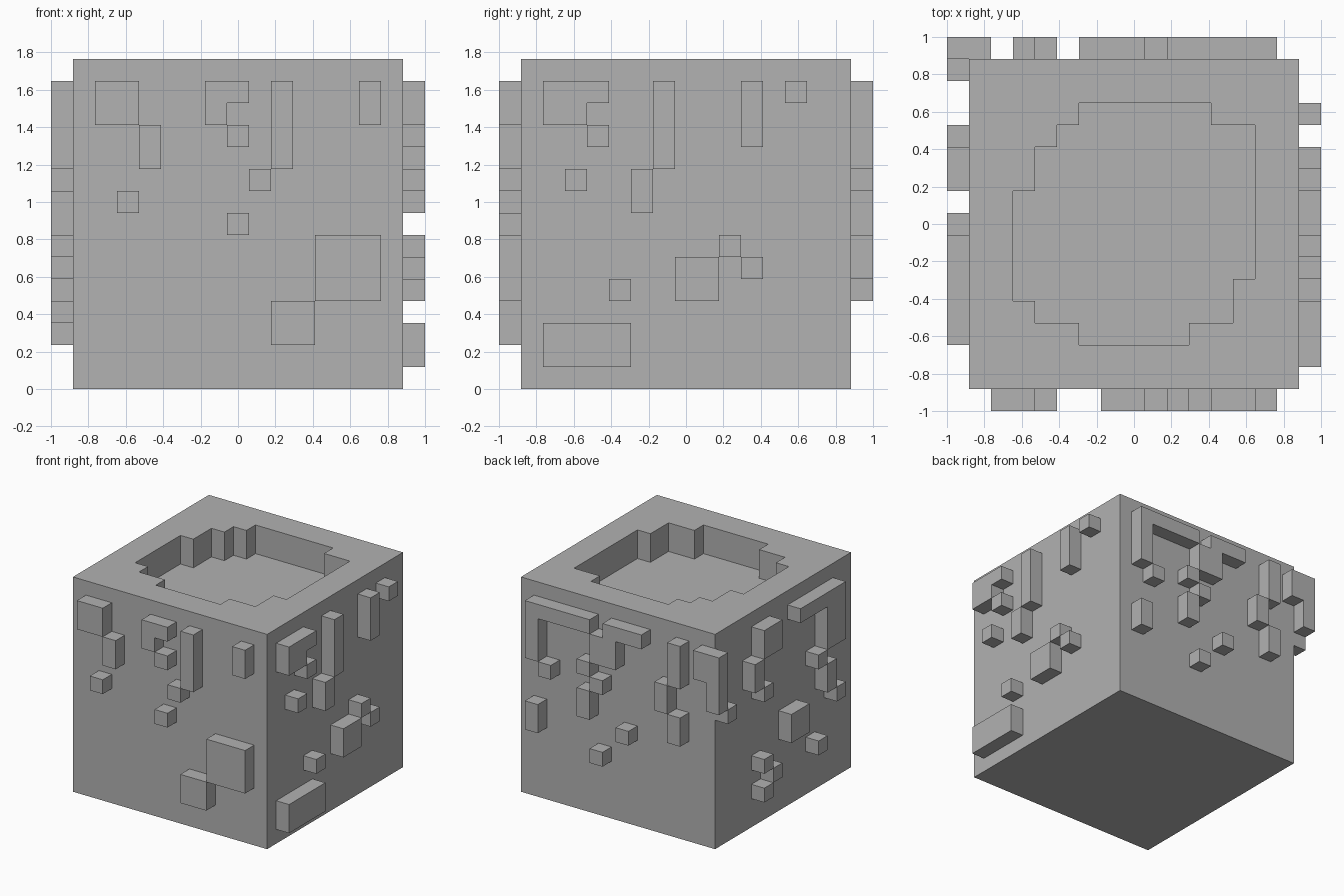
import bpy
import bmesh
from math import pi
from mathutils import Matrix, Vector

UNIT = 2 / 17          # one cell of the block grid
CELLS = 15             # cells along each edge of the body
HALF = CELLS / 2

default = bpy.data.objects.get("Cube")
if default:
    bpy.data.objects.remove(default, do_unlink=True)

# Single flat colour
stone = bpy.data.materials.new("stone_grey")
colour = (0.445, 0.445, 0.445, 1)
stone.use_nodes = True
stone.diffuse_color = colour
stone.node_tree.nodes["Principled BSDF"].inputs["Base Color"].default_value = colour


def make_object(name, bm, turn=0):
    """Turn a cell-sized bmesh into a scaled object, rotated about z."""
    bm.transform(Matrix.Rotation(turn, 4, "Z"))
    bm.transform(Matrix.Scale(UNIT, 4))
    mesh = bpy.data.meshes.new(name)
    bm.to_mesh(mesh)
    bm.free()
    mesh.materials.append(stone)
    obj = bpy.data.objects.new(name, mesh)
    bpy.context.collection.objects.link(obj)
    return obj


def extrude(bm, faces, offset):
    """Extrude faces into closed solids, keeping the base turned outward."""
    base = list(faces)
    out = bmesh.ops.extrude_face_region(bm, geom=base, use_keep_orig=True)
    verts = [g for g in out["geom"] if isinstance(g, bmesh.types.BMVert)]
    bmesh.ops.translate(bm, verts=verts, vec=offset)
    bmesh.ops.reverse_faces(bm, faces=base)


def relief(name, rects, turn):
    """Raised cells on one side; each rect is column from, to, height from, to."""
    bm = bmesh.new()
    corners = {}

    def corner(c, z):
        if (c, z) not in corners:
            corners[c, z] = bm.verts.new((c - HALF, -HALF, z))
        return corners[c, z]

    cells = {(c, z) for a, b, low, high in rects
             for c in range(a, b) for z in range(low, high)}
    for c, z in sorted(cells):
        bm.faces.new([corner(c, z), corner(c + 1, z),
                      corner(c + 1, z + 1), corner(c, z + 1)])
    extrude(bm, bm.faces, Vector((0, -1, 0)))
    bm.normal_update()
    bmesh.ops.dissolve_limit(bm, angle_limit=0.01, verts=bm.verts, edges=bm.edges)
    return make_object(name, bm, turn)


# Body block
bm = bmesh.new()
bmesh.ops.create_cube(bm, size=CELLS, matrix=Matrix.Translation((0, 0, HALF)))
body = make_object("body_block", bm)

# Stepped hollow cut into the top, two cells deep
outline = [(5, 13), (5, 12), (4, 12), (4, 11), (3, 11), (3, 9), (2, 9), (2, 4),
           (3, 4), (3, 3), (5, 3), (5, 2), (10, 2), (10, 3), (12, 3), (12, 5),
           (13, 5), (13, 12), (11, 12), (11, 13)]
bm = bmesh.new()
bm.faces.new([bm.verts.new((x - HALF, y - HALF, CELLS - 2)) for x, y in outline])
extrude(bm, bm.faces, Vector((0, 0, 4)))
bmesh.ops.recalc_face_normals(bm, faces=bm.faces)
cutter = make_object("hollow_cutter", bm)
cutter.hide_render = True

cut = body.modifiers.new("hollow", "BOOLEAN")
cut.operation = "DIFFERENCE"
cut.solver = "EXACT"
cut.object = cutter
bpy.context.view_layer.objects.active = body
bpy.ops.object.modifier_apply(modifier=cut.name)
bpy.data.objects.remove(cutter, do_unlink=True)

# Raised blocks on the four sides, columns counted from the viewer's left
front = [(1, 3, 12, 14), (3, 4, 10, 12), (2, 3, 8, 9), (6, 8, 13, 14),
         (6, 7, 12, 13), (7, 8, 11, 12), (9, 10, 10, 14), (8, 9, 9, 10),
         (7, 8, 7, 8), (11, 14, 4, 7), (9, 11, 2, 4), (13, 14, 12, 14)]

left = [(1, 4, 13, 14), (1, 3, 12, 13), (3, 4, 11, 12), (2, 3, 9, 10),
        (6, 7, 10, 14), (5, 6, 8, 10), (10, 11, 11, 14), (12, 13, 13, 14),
        (9, 10, 6, 7), (10, 11, 5, 6), (7, 9, 4, 6), (4, 5, 4, 5), (1, 5, 1, 3)]

# The last back column wraps past the corner
back = [(1, 6, 13, 14), (1, 2, 10, 13), (2, 3, 9, 10), (7, 10, 13, 14),
        (6, 8, 11, 13), (5, 6, 10, 11), (6, 7, 9, 10), (5, 6, 7, 9),
        (1, 2, 5, 7), (6, 7, 4, 5), (8, 9, 6, 7), (12, 13, 11, 14),
        (11, 12, 9, 11), (12, 13, 7, 9), (14, 15, 12, 14), (15, 16, 10, 14)]

right = [(0, 1, 9, 10), (4, 6, 12, 14), (3, 4, 10, 12), (4, 5, 9, 10),
         (7, 9, 5, 7), (8, 13, 13, 14), (11, 13, 10, 13), (10, 11, 9, 10),
         (11, 12, 7, 9), (12, 13, 6, 7), (4, 5, 4, 5), (5, 6, 3, 4),
         (4, 5, 2, 3), (10, 11, 3, 4)]

sides = {"front": front, "left": left, "back": back, "right": right}
for step, (side, rects) in enumerate(sides.items()):
    relief(side + "_raised_blocks", rects, step * pi / 2)
